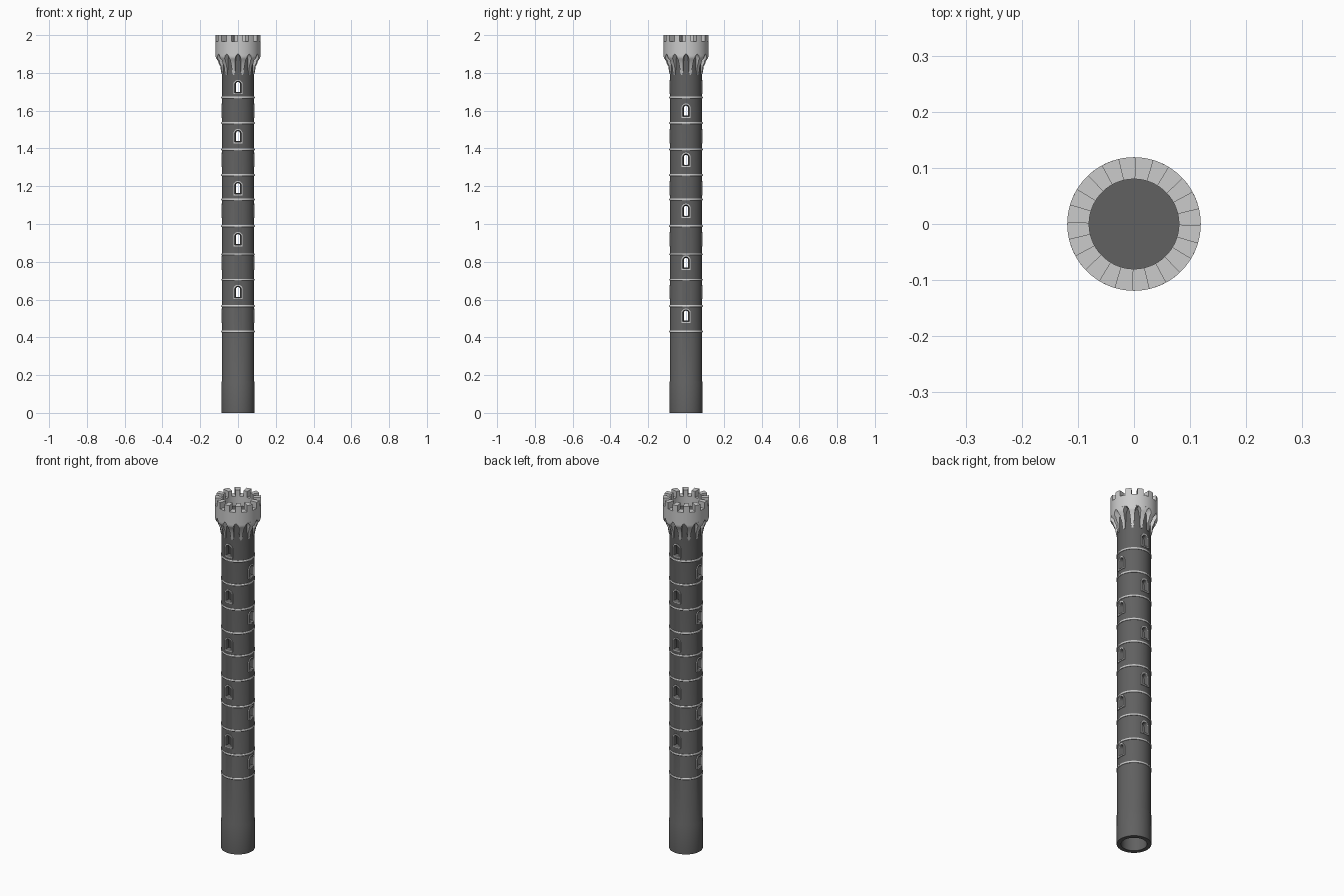
import bpy, bmesh, math
from mathutils import Matrix

if "Cube" in bpy.data.objects:
    bpy.data.objects.remove(bpy.data.objects["Cube"])

def material(name, v):
    m = bpy.data.materials.new(name)
    m.diffuse_color = (v, v, v, 1)
    m.use_nodes = True
    m.node_tree.nodes["Principled BSDF"].inputs["Base Color"].default_value = m.diffuse_color
    return m

DARK = material("dark_stone", 0.12)
LIGHT = material("light_stone", 0.55)

def finish(name, bm, mat, smooth=True):
    bmesh.ops.recalc_face_normals(bm, faces=bm.faces)
    me = bpy.data.meshes.new(name)
    bm.to_mesh(me)
    bm.free()
    ob = bpy.data.objects.new(name, me)
    bpy.context.collection.objects.link(ob)
    me.materials.append(mat)
    if smooth:
        bpy.ops.object.select_all(action='DESELECT')
        bpy.context.view_layer.objects.active = ob
        ob.select_set(True)
        bpy.ops.object.shade_smooth_by_angle(angle=math.radians(30))
    return ob

def skin(bm, loops, closed=False):
    """Quads between successive vertex loops, capped unless closed."""
    n = len(loops[0])
    pairs = list(zip(loops, loops[1:])) + ([(loops[-1], loops[0])] if closed else [])
    for a, b in pairs:
        for i in range(n):
            j = (i + 1) % n
            bm.faces.new((a[i], a[j], b[j], b[i]))
    if not closed:
        bm.faces.new(loops[0])
        bm.faces.new(loops[-1])

def lathe(bm, profile, n=72):
    """Closed (r, z) profile turned around z."""
    loops = []
    for k in range(n):
        a = 2 * math.pi * k / n
        loops.append([bm.verts.new((r * math.cos(a), r * math.sin(a), z)) for r, z in profile])
    skin(bm, loops, True)

def wedge(bm, angle, r_in, levels, steps=4):
    """Stack of ring-sector sections: levels of (z, outer radius, half angle in degrees)."""
    loops = []
    for z, r, h in levels:
        arc = [angle + math.radians(h) * (2 * i / steps - 1) for i in range(steps + 1)]
        pts = [(r, a) for a in arc] + [(r_in, a) for a in reversed(arc)]
        loops.append([bm.verts.new((q * math.cos(a), q * math.sin(a), z)) for q, a in pts])
    skin(bm, loops)

def arch(bm, y, w, h, mat):
    """Arch outline, half width w, straight height h either side of the middle."""
    pts = [(-w, -h), (w, -h)]
    pts += [(w * math.cos(math.pi * i / 10), h - w + w * math.sin(math.pi * i / 10)) for i in range(11)]
    return [bm.verts.new(mat @ Matrix.Translation((x, y, z)).to_translation()) for x, z in pts]

# windows: alternate levels face front/back and right/left
windows = []
for zs, base in (((0.64, 0.92, 1.19, 1.465, 1.725), 0), ((0.515, 0.795, 1.07, 1.34, 1.60), 90)):
    for z in zs:
        for turn in (0, 180):
            windows.append(Matrix.Translation((0, 0, z)) @ Matrix.Rotation(math.radians(base + turn), 4, 'Z'))

# hollow shaft
bm = bmesh.new()
lathe(bm, [(0.065, 0), (0.087, 0), (0.087, 0.165), (0.085, 0.17), (0.085, 1.91), (0.065, 1.91)])
shaft = finish("tower_shaft", bm, DARK, False)

# splayed window openings
bm = bmesh.new()
for m in windows:
    skin(bm, [arch(bm, -0.10, 0.021, 0.034, m), arch(bm, -0.083, 0.018, 0.031, m),
              arch(bm, -0.055, 0.007, 0.024, m)])
cutter = finish("window_cutter", bm, LIGHT, False)
cutter.hide_render = True
cutter.hide_viewport = False
mod = shaft.modifiers.new("windows", 'BOOLEAN')
mod.object = cutter
mod.solver = 'EXACT'
bpy.context.view_layer.objects.active = shaft
shaft.select_set(True)
bpy.ops.object.modifier_apply(modifier=mod.name)
bpy.data.objects.remove(cutter)
bpy.ops.object.shade_smooth_by_angle(angle=math.radians(30))

# window frames
bm = bmesh.new()
for m in windows:
    skin(bm, [arch(bm, -0.080, 0.025, 0.038, m), arch(bm, -0.088, 0.025, 0.038, m),
              arch(bm, -0.088, 0.018, 0.031, m), arch(bm, -0.080, 0.018, 0.031, m)], True)
finish("window_frames", bm, LIGHT)

# string courses
bm = bmesh.new()
for z in (0.43, 0.565, 0.705, 0.84, 0.99, 1.13, 1.26, 1.395, 1.535, 1.67):
    lathe(bm, [(0.083, z - 0.005), (0.087, z - 0.005), (0.089, z - 0.002),
               (0.089, z + 0.002), (0.087, z + 0.005), (0.083, z + 0.005)])
finish("string_courses", bm, LIGHT)

# roof floor inside the parapet
bm = bmesh.new()
bmesh.ops.create_cone(bm, cap_ends=True, segments=72, radius1=0.082, radius2=0.082, depth=0.02,
                      matrix=Matrix.Translation((0, 0, 1.90)))
finish("roof_floor", bm, DARK)

# parapet ring, merlons and corbels
N = 12
bm = bmesh.new()
lathe(bm, [(0.08, 1.90), (0.119, 1.90), (0.119, 1.965), (0.08, 1.965)])
finish("parapet_ring", bm, LIGHT)
bm = bmesh.new()
for k in range(N):
    wedge(bm, 2 * math.pi * (k + 0.2) / N, 0.08, [(1.96, 0.119, 7.5), (2.0, 0.119, 7.5)])
finish("merlons", bm, LIGHT)
bm = bmesh.new()
for k in range(N):
    wedge(bm, 2 * math.pi * (k + 0.5) / N, 0.082,
          [(1.79, 0.087, 2.5), (1.805, 0.091, 5), (1.835, 0.095, 6), (1.85, 0.103, 6.5),
           (1.865, 0.107, 7), (1.875, 0.116, 7.5), (1.885, 0.119, 9),
           (1.893, 0.119, 11), (1.901, 0.119, 15)])
finish("corbels", bm, LIGHT)
